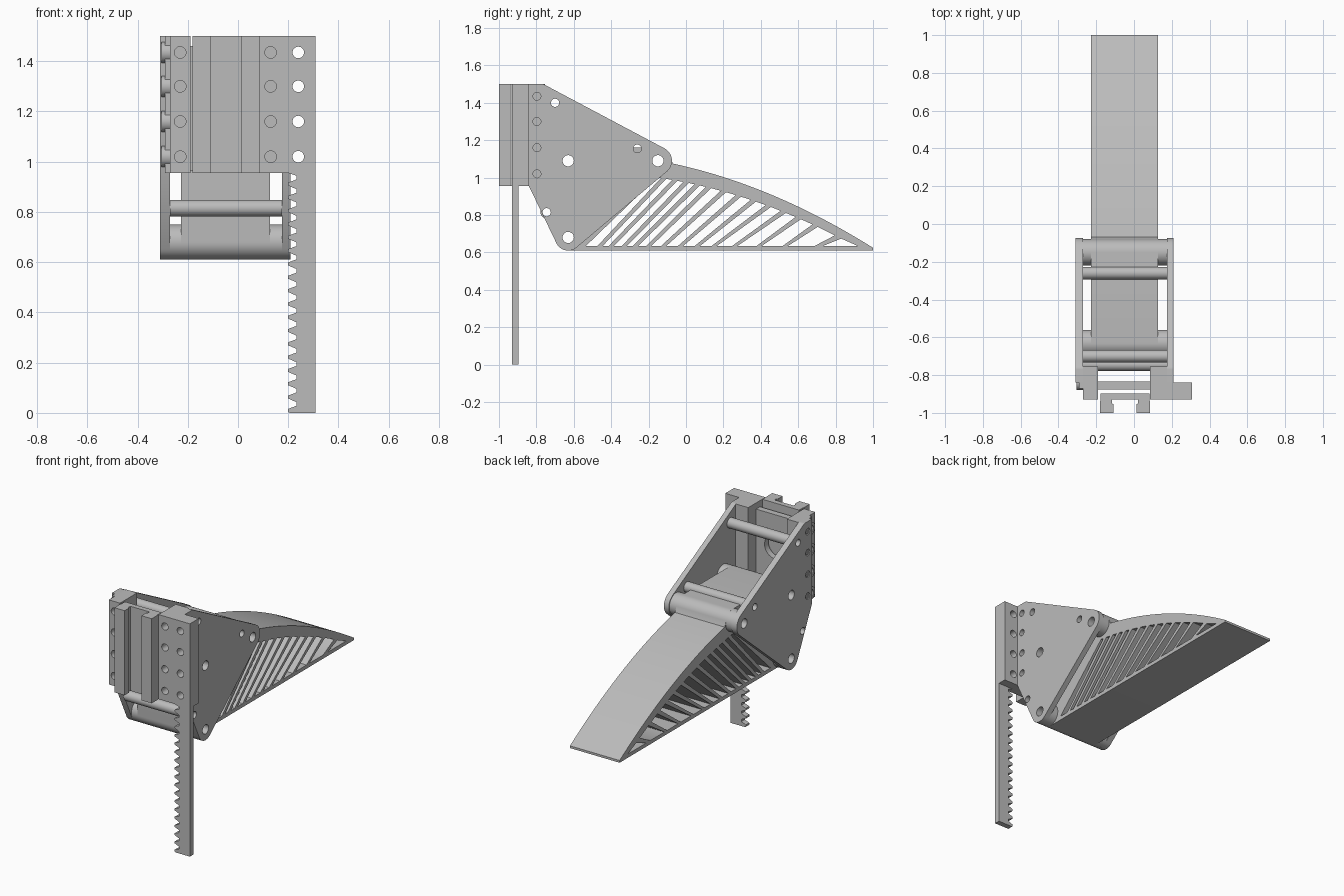
import bpy, bmesh
from math import cos, sin, radians
from mathutils import Matrix

cube = bpy.data.objects.get("Cube")
if cube:
    bpy.data.objects.remove(cube, do_unlink=True)

GREY = (0.5, 0.5, 0.5, 1)
mat = bpy.data.materials.new("plain grey")
mat.use_nodes = True
mat.diffuse_color = GREY
mat.node_tree.nodes["Principled BSDF"].inputs["Base Color"].default_value = GREY

# Extrusion axis -> rotation that takes a flat profile into its plane
PLANES = {
    "x": Matrix(((0, 0, 1, 0), (1, 0, 0, 0), (0, 1, 0, 0), (0, 0, 0, 1))),
    "y": Matrix(((1, 0, 0, 0), (0, 0, -1, 0), (0, 1, 0, 0), (0, 0, 0, 1))),
    "z": Matrix.Identity(4),
}


def arc(c, r, a0, a1, n=12):
    angles = [radians(a0 + (a1 - a0) * i / n) for i in range(n + 1)]
    return [(c[0] + r * cos(a), c[1] + r * sin(a)) for a in angles]


def circle(c, r, n=32):
    return arc(c, r, 0, 360, n)[:-1]


def rect(u0, u1, v0, v1):
    return [(u0, v0), (u1, v0), (u1, v1), (u0, v1)]


def extrude(name, axis, lo, hi, outline, holes=()):
    """Extrude a profile with holes along an axis between lo and hi."""
    curve = bpy.data.curves.new(name + " profile", "CURVE")
    curve.dimensions, curve.fill_mode = "2D", "BOTH"
    curve.extrude = (hi - lo) / 2
    for loop in [outline, *holes]:
        spline = curve.splines.new("POLY")
        spline.points.add(len(loop) - 1)
        for p, (u, v) in zip(spline.points, loop):
            p.co = (u, v, 0, 1)
        spline.use_cyclic_u = True
    tmp = bpy.data.objects.new("tmp", curve)
    bpy.context.collection.objects.link(tmp)
    deps = bpy.context.evaluated_depsgraph_get()
    mesh = bpy.data.meshes.new_from_object(tmp.evaluated_get(deps))
    bpy.data.objects.remove(tmp, do_unlink=True)
    bpy.data.curves.remove(curve)
    mid = (lo + hi) / 2
    shift = Matrix.Translation((0, 0, -mid if axis == "y" else mid))
    mesh.transform(PLANES[axis] @ shift)
    bm = bmesh.new()
    bm.from_mesh(mesh)
    bmesh.ops.remove_doubles(bm, verts=bm.verts, dist=1e-5)
    bmesh.ops.recalc_face_normals(bm, faces=bm.faces)
    bm.to_mesh(mesh)
    bm.free()
    mesh.name = name
    mesh.materials.clear()
    mesh.materials.append(mat)
    ob = bpy.data.objects.new(name, mesh)
    bpy.context.collection.objects.link(ob)
    bpy.ops.object.select_all(action="DESELECT")
    ob.select_set(True)
    bpy.context.view_layer.objects.active = ob
    bpy.ops.object.shade_smooth_by_angle(angle=radians(30))
    return ob


# Shared layout: pivots, spacer rods and bolt rows, all as (y, z)
TIP_PIVOT, LOW_PIVOT, BACK_PIVOT = (-0.15, 1.09), (-0.63, 0.68), (-0.63, 1.09)
PIVOTS = [TIP_PIVOT, LOW_PIVOT, BACK_PIVOT]
RODS = [(-0.70, 1.40), (-0.26, 1.155), (-0.745, 0.815)]
BOLT_Z = [1.435, 1.30, 1.16, 1.02]
Z0, Z1 = 0.955, 1.5
LEFT, RIGHT = (0.175, 0.21), (-0.31, -0.27)      # side plate x ranges
FINGER = (-0.227, 0.127)

# Side plates
plate = ([(-0.84, Z0), (-0.84, Z1)] + arc((-0.77, 1.47), 0.03, 90, 62, 4)
         + arc(TIP_PIVOT, 0.075, 62, -48) + arc(LOW_PIVOT, 0.07, -48, -157))
plate_holes = ([circle(p, 0.03) for p in PIVOTS] + [circle(p, 0.022) for p in RODS]
               + [circle((-0.797, z), 0.021) for z in BOLT_Z])
for name, (a, b) in (("left_side_plate", LEFT), ("right_side_plate", RIGHT)):
    extrude(name, "x", a, b, plate, plate_holes)

# Hollow spacer rods between the plates
for i, p in enumerate(RODS):
    extrude(f"spacer_rod_{i + 1}", "x", RIGHT[1], LEFT[0], circle(p, 0.033), [circle(p, 0.022)])

# Pivot bosses beside the finger
for i, p in enumerate(PIVOTS):
    for side, a, b in (("left", FINGER[1], LEFT[0]), ("right", RIGHT[1], FINGER[0])):
        extrude(f"{side}_pivot_boss_{i + 1}", "x", a, b, circle(p, 0.07), [circle(p, 0.03)])


# Finger: curved back, flat sole and slanted ribs
def back(y):
    u = y + 0.07
    return 1.075 - 0.215 * u - 0.1925 * u * u


def inner(y):
    return back(y) - 0.085 + 0.04 * y


SOLE = 0.634
rib_low = [-0.55, -0.46, -0.40, -0.33, -0.27, -0.20, -0.12, -0.03,
           0.06, 0.15, 0.26, 0.39, 0.53, 0.70]
rib_top = [-0.17, -0.12, -0.06, 0.0, 0.06, 0.12, 0.20, 0.28,
           0.36, 0.44, 0.52, 0.60, 0.69, 0.81]
cells = []
for i, (lo, top) in enumerate(zip(rib_low, rib_top)):
    w = 0.014
    if i + 1 < len(rib_low):
        lo2, top2 = rib_low[i + 1] - w, rib_top[i + 1] - w
        a, b = top + w, top2
        edge = [(b + (a - b) * k / 4, inner(b + (a - b) * k / 4)) for k in range(5)]
        cells.append([(lo + w, SOLE), (lo2, SOLE)] + edge)
    else:
        cells.append([(lo + 0.03, SOLE), (0.92, SOLE), (top + 0.02, inner(top + 0.02))])
spine = [(1 - 1.07 * k / 32, back(1 - 1.07 * k / 32)) for k in range(33)]
finger = (arc(BACK_PIVOT, 0.07, 90, 180) + arc(LOW_PIVOT, 0.07, 180, 270)
          + [(1, 0.61)] + spine + arc(TIP_PIVOT, 0.07, 10, 90))
extrude("finger", "x", *FINGER, finger, cells + [circle(p, 0.03) for p in PIVOTS])

# Front mounting slabs with bolt rows, and flanges behind them
bolts = lambda x: [circle((x, z), 0.023) for z in BOLT_Z]
extrude("left_mount_slab", "y", -0.93, -0.84, rect(0.085, 0.308, Z0, Z1),
        bolts(0.24) + bolts(0.13))
extrude("right_mount_slab", "y", -0.93, -0.84, rect(-0.27, -0.19, Z0, Z1), bolts(-0.23))
extrude("left_flange", "y", -0.84, -0.755, rect(0.085, LEFT[0], Z0, Z1))
extrude("right_flange", "y", -0.84, -0.755, rect(RIGHT[1], -0.19, Z0, Z1))
extrude("right_edge_strip", "y", -0.87, -0.84, rect(-0.29, -0.27, Z0, Z1))
for i, z in enumerate(BOLT_Z):
    c = (-0.838, z)
    extrude(f"bolt_collar_{i + 1}", "x", -0.305, -0.27, circle(c, 0.042), [circle(c, 0.024)])

# Cross plate with a round opening
extrude("cross_plate", "y", -0.875, -0.835, rect(-0.19, 0.088, 0.965, 1.46),
        [circle((-0.05, 1.25), 0.075)])

# Sliding rail: U-shaped section with lipped arms
half = [(0.13, -0.897), (0.13, -0.935), (0.133, -0.94), (0.133, -1), (0.06, -1),
        (0.06, -0.955), (0.068, -0.95), (0.068, -0.93)]
rail = [(u - 0.048, v) for u, v in half] + [(-u - 0.048, v) for u, v in reversed(half)]
extrude("slide_rail", "z", Z0, Z1, rail)

# Toothed rack
PITCH, COUNT = 0.053, 18
teeth = []
for i in range(COUNT):
    z = i * PITCH
    teeth += [(0.2, z + 0.004), (0.2, z + 0.016), (0.232, z + 0.028), (0.232, z + 0.043)]
extrude("toothed_rack", "y", -0.93, -0.895,
        [(0.308, Z0), (0.308, 0), (0.205, 0)] + teeth + [(0.2, Z0)])
